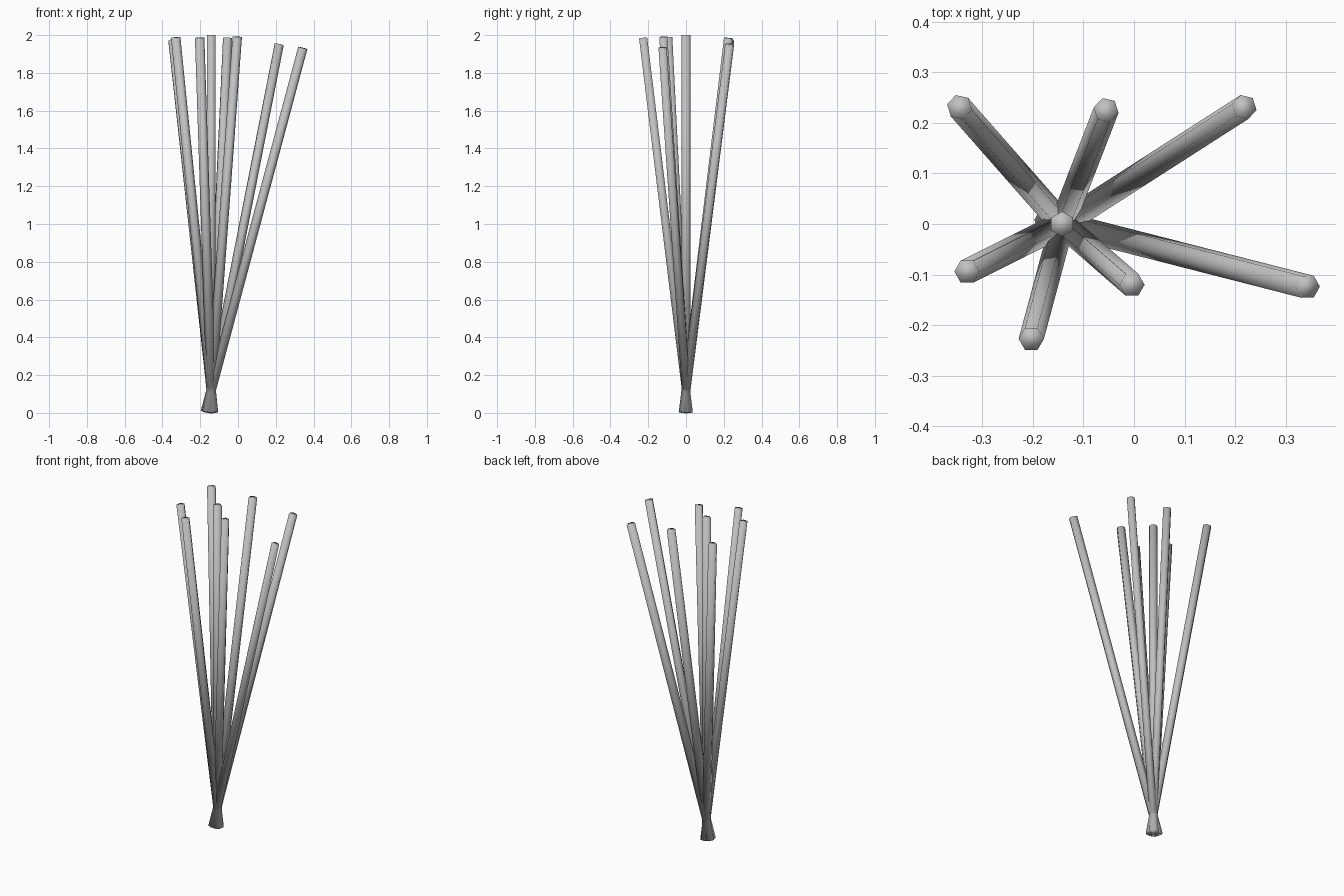
import bpy
from math import radians, sqrt
from mathutils import Matrix, Vector

if "Cube" in bpy.data.objects:
    bpy.data.objects.remove(bpy.data.objects["Cube"], do_unlink=True)

# Single grey material
grey = bpy.data.materials.new("plain_grey")
grey.use_nodes = True
colour = (0.53, 0.53, 0.53, 1)
grey.diffuse_color = colour
grey.node_tree.nodes["Principled BSDF"].inputs["Base Color"].default_value = colour

LENGTH, RADIUS = 2.0, 0.025
PIVOT = Vector((-0.142, 0, 0.12))    # all sticks cross here
REACH = LENGTH - PIVOT.z             # stick length above the crossing


def stick(name, tip_x, tip_y, twist):
    """Six-sided stick through the crossing point, leaning to the given tip."""
    bpy.ops.mesh.primitive_cylinder_add(vertices=6, radius=RADIUS, depth=LENGTH)
    obj = bpy.context.object
    obj.name = name
    dx, dy = tip_x - PIVOT.x, tip_y - PIVOT.y
    lean = Vector((dx, dy, sqrt(REACH ** 2 - dx ** 2 - dy ** 2)))
    turn = Vector((0, 0, 1)).rotation_difference(lean).to_matrix().to_4x4()
    obj.data.transform(Matrix.Translation((0, 0, LENGTH / 2 - PIVOT.z)))
    obj.matrix_world = (Matrix.Translation(PIVOT) @ turn
                        @ Matrix.Rotation(radians(twist), 4, "Z"))
    obj.data.materials.append(grey)
    bpy.ops.object.shade_smooth()


# Upright stick
stick("centre_stick", PIVOT.x, PIVOT.y, 0)

# Sticks leaning backwards
for name, x in (("right", -0.345), ("middle", -0.055), ("left", 0.218)):
    stick("back_stick_" + name, x, 0.225 if name == "middle" else 0.231, 17)

# Sticks leaning forwards
for name, x, y in (("far_right", -0.33, -0.094), ("right", -0.203, -0.227),
                   ("middle", -0.004, -0.12), ("left", 0.343, -0.124)):
    stick("front_stick_" + name, x, y, 30)
